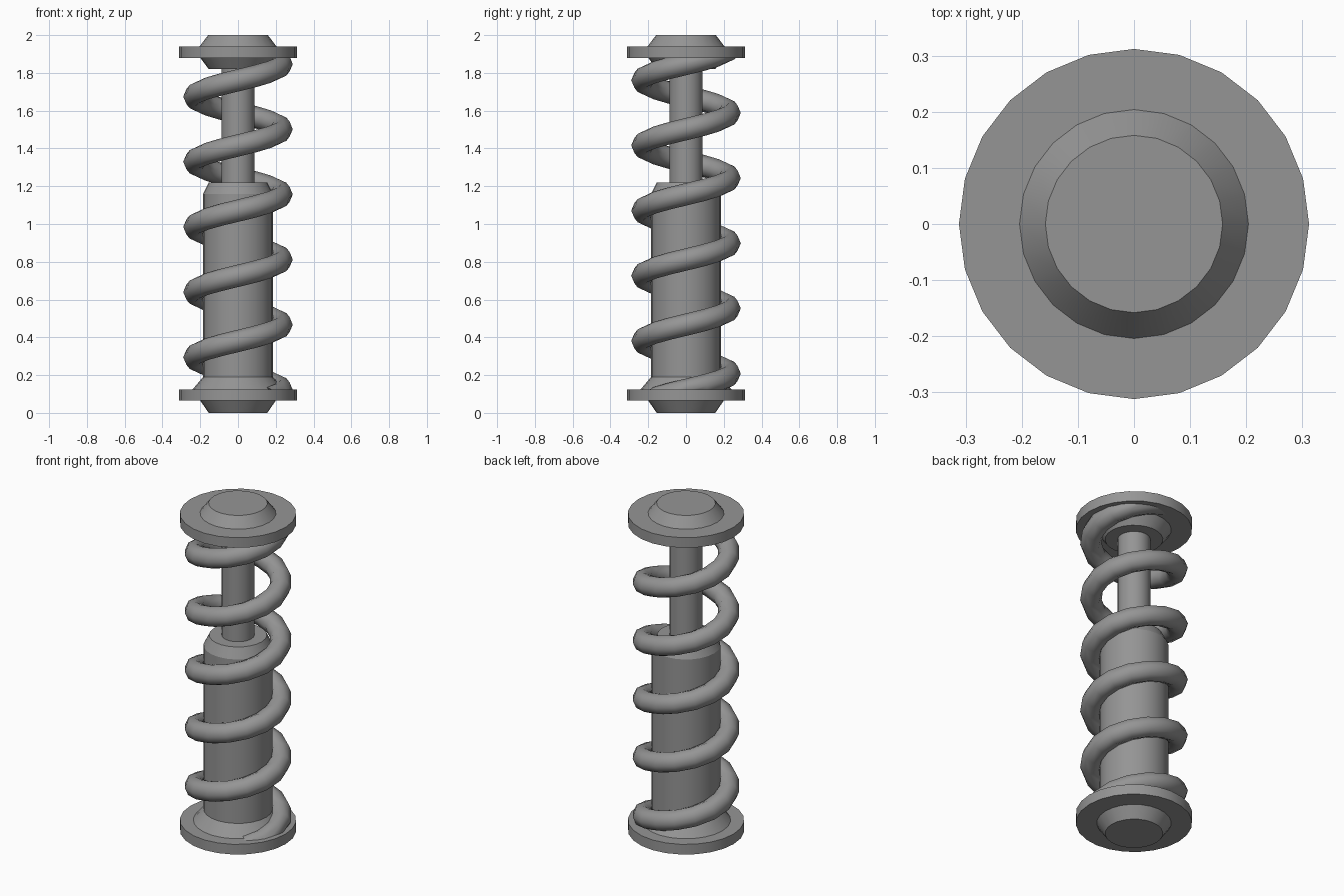
import bpy, bmesh
from math import cos, sin, pi, radians
from mathutils import Vector

cube = bpy.data.objects.get("Cube")
if cube:
    bpy.data.objects.remove(cube)

# Single plain metal colour
metal = bpy.data.materials.new("grey_metal")
metal.use_nodes = True
GREY = (0.3, 0.3, 0.3, 1)
metal.diffuse_color = GREY
metal.node_tree.nodes["Principled BSDF"].inputs["Base Color"].default_value = GREY


def finish(name, bm, angle):
    bmesh.ops.recalc_face_normals(bm, faces=bm.faces)
    mesh = bpy.data.meshes.new(name)
    bm.to_mesh(mesh)
    bm.free()
    mesh.materials.append(metal)
    obj = bpy.data.objects.new(name, mesh)
    bpy.context.collection.objects.link(obj)
    bpy.ops.object.select_all(action="DESELECT")
    obj.select_set(True)
    bpy.context.view_layer.objects.active = obj
    bpy.ops.object.shade_smooth_by_angle(angle=radians(angle))
    return obj


def skin(bm, rings):
    """Bridge consecutive closed rings of points and cap both ends."""
    loops = [[bm.verts.new(p) for p in ring] for ring in rings]
    n = len(loops[0])
    for a, b in zip(loops, loops[1:]):
        for i in range(n):
            j = (i + 1) % n
            bm.faces.new((a[i], a[j], b[j], b[i]))
    bm.faces.new(loops[0])
    bm.faces.new(loops[-1])


def lathe(name, profile, sides=24):
    bm = bmesh.new()
    turn = [2 * pi * i / sides for i in range(sides)]
    skin(bm, [[(r * cos(t), r * sin(t), z) for t in turn] for r, z in profile])
    return finish(name, bm, 25)


# Round parts, each as (radius, height) profiles
lathe("lower_seat", [(0.155, 0), (0.2, 0.065), (0.312, 0.065), (0.312, 0.125),
                     (0.24, 0.125), (0.185, 0.19)])
lathe("damper_body", [(0.185, 0.15), (0.185, 1.16), (0.155, 1.22)])
lathe("piston_rod", [(0.088, 1.2), (0.088, 1.84)])
lathe("upper_seat", [(0.155, 1.82), (0.2, 1.88), (0.312, 1.88), (0.312, 1.94),
                     (0.204, 1.94), (0.158, 2)])

# Coil spring, its ends flattened into the two seats
COIL_R, WIRE_R, PITCH, BASE = 0.232, 0.058, 0.345, 0.122
STEPS, SIDES = 16, 8
rings = []
for s in range(-2, 5 * STEPS + 7):
    t = 2 * pi * s / STEPS
    out = Vector((cos(t), sin(t), 0))
    along = Vector((-COIL_R * sin(t), COIL_R * cos(t), PITCH / (2 * pi))).normalized()
    up = out.cross(along)
    centre = out * COIL_R + Vector((0, 0, BASE + PITCH * s / STEPS))
    ring = []
    for k in range(SIDES):
        a = 2 * pi * k / SIDES
        p = centre + (out * cos(a) + up * sin(a)) * WIRE_R
        p.z = min(max(p.z, 0.1), 1.9)
        ring.append(p)
    rings.append(ring)
bm = bmesh.new()
skin(bm, rings)
finish("coil_spring", bm, 60)
